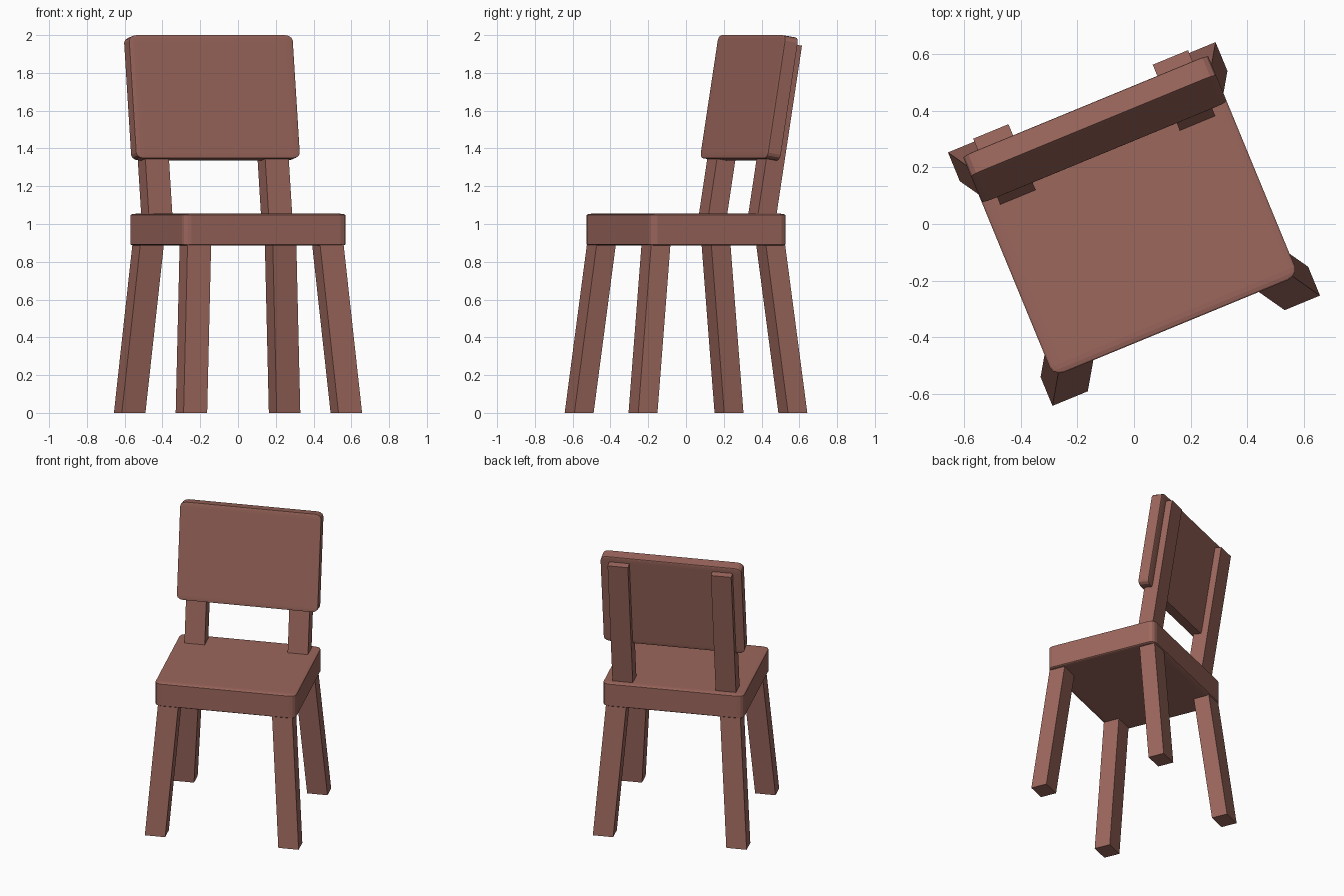
import bpy, bmesh, math
from mathutils import Matrix, Vector

if "Cube" in bpy.data.objects:
    bpy.data.objects.remove(bpy.data.objects["Cube"])

TURN = Matrix.Rotation(math.radians(22.4), 4, 'Z')   # whole chair is turned
LEAN = math.atan(0.163)                              # backward lean of the back

wood = bpy.data.materials.new("wood")
wood.diffuse_color = (0.33, 0.135, 0.108, 1)
wood.use_nodes = True
wood.node_tree.nodes["Principled BSDF"].inputs["Base Color"].default_value = wood.diffuse_color


def finish(bm, name):
    bm.transform(TURN)
    bmesh.ops.recalc_face_normals(bm, faces=bm.faces)
    mesh = bpy.data.meshes.new(name)
    bm.to_mesh(mesh)
    bm.free()
    mesh.materials.append(wood)
    obj = bpy.data.objects.new(name, mesh)
    bpy.context.collection.objects.link(obj)
    return obj


def box(name, center, size, lean=0.0, bevel=0.0):
    """Box whose edges are rounded before it is stretched to size."""
    bm = bmesh.new()
    bmesh.ops.create_cube(bm, size=1)
    if bevel:
        bmesh.ops.bevel(bm, geom=bm.edges[:], offset=bevel, segments=3,
                        profile=0.5, affect='EDGES')
    bm.transform(Matrix.Translation(center)
                 @ Matrix.Rotation(-lean, 4, 'X')
                 @ Matrix.Diagonal((*size, 1)))
    return finish(bm, name)


def leg(name, sx, sy):
    """Splayed leg with level ends, running up into the seat."""
    bm = bmesh.new()
    bmesh.ops.create_cube(bm, size=1)
    top = 0.95
    for v in bm.verts:
        z = (v.co.z + 0.5) * top
        v.co = Vector((v.co.x * 0.135 + sx * (0.4435 - 0.072 * z),
                       v.co.y * 0.11 + sy * (0.429 - 0.113 * z), z))
    return finish(bm, name)


# Seat
box("seat", (0, 0, 0.97), (0.936, 0.78, 0.17), bevel=0.045)

# Legs and back posts
for side, sx in (("left", -1), ("right", 1)):
    leg("front_leg_" + side, sx, -1)
    leg("back_leg_" + side, sx, 1)
    box("back_post_" + side, (sx * 0.343, 0.363, 1.461), (0.135, 0.105, 0.995), lean=LEAN)

# Backrest panel
box("backrest", (0, 0.362, 1.668), (0.936, 0.08, 0.66), lean=LEAN, bevel=0.045)
